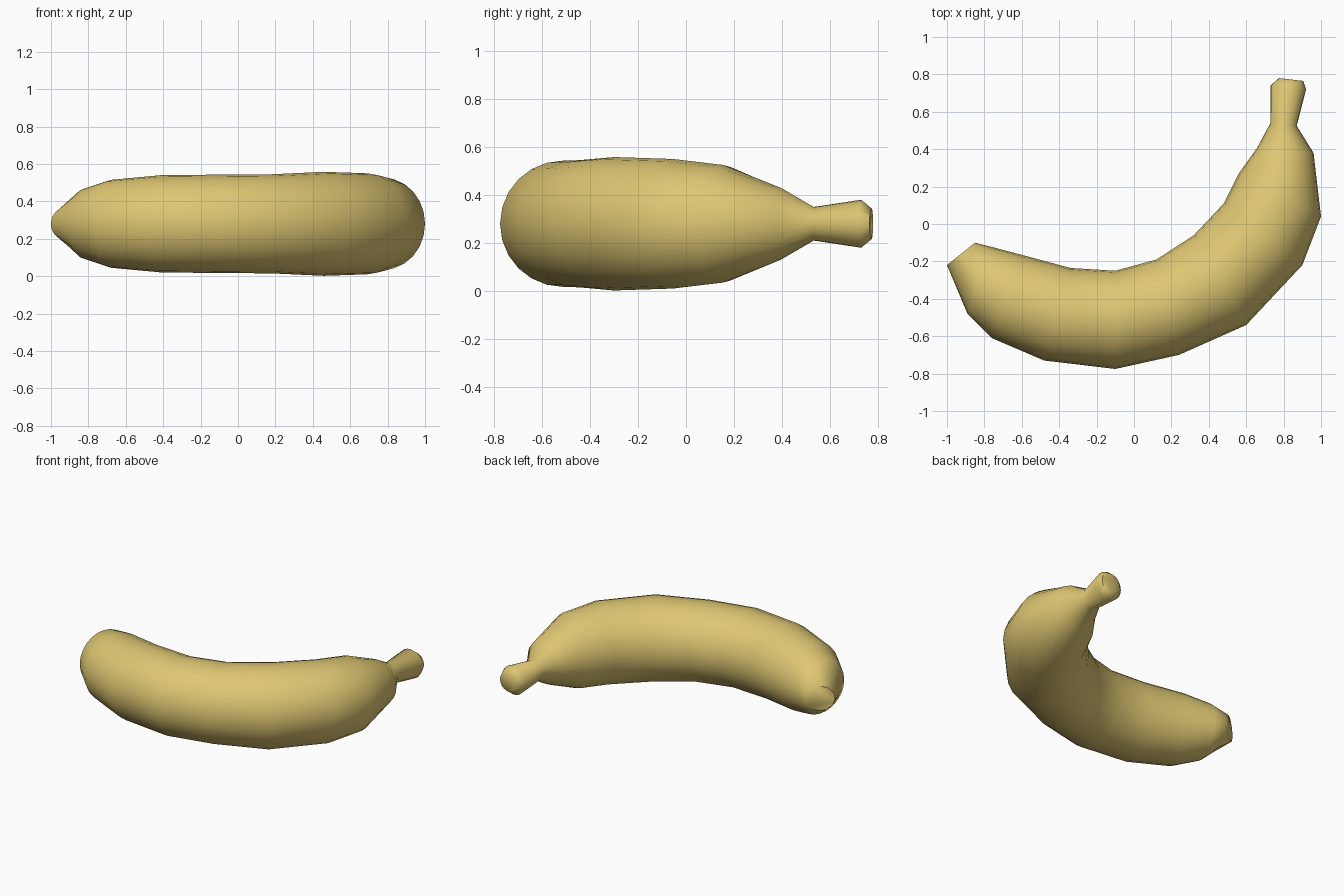
import bpy, bmesh, math
from mathutils import Vector

if "Cube" in bpy.data.objects:
    bpy.data.objects.remove(bpy.data.objects["Cube"])

MID_Z = 0.28
SIDES = 24

# Cross-sections: outer edge x, y, inner edge x, y, half height
SECTIONS = [
    (-1.00, -0.22, -0.85, -0.10, 0.085),
    (-0.89, -0.48, -0.77, -0.12, 0.185),
    (-0.76, -0.61, -0.60, -0.165, 0.235),
    (-0.48, -0.73, -0.34, -0.235, 0.26),
    (-0.10, -0.775, -0.10, -0.25, 0.263),
    (0.24, -0.70, 0.12, -0.19, 0.265),
    (0.60, -0.54, 0.32, -0.06, 0.278),
    (0.90, -0.22, 0.48, 0.11, 0.27),
    (1.00, 0.04, 0.56, 0.27, 0.245),
    (0.96, 0.38, 0.66, 0.41, 0.15),
    (0.87, 0.525, 0.73, 0.54, 0.07),
    (0.92, 0.72, 0.73, 0.74, 0.10),
    (0.905, 0.765, 0.775, 0.78, 0.065),
]

yellow = bpy.data.materials.new("banana yellow")
yellow.diffuse_color = (0.73, 0.57, 0.17, 1)
yellow.use_nodes = True
yellow.node_tree.nodes["Principled BSDF"].inputs["Base Color"].default_value = yellow.diffuse_color


def ring(bm, ox, oy, ix, iy, height):
    """Elliptical loop spanning the outer and inner edge points."""
    outer, inner = Vector((ox, oy, MID_Z)), Vector((ix, iy, MID_Z))
    centre, half = (outer + inner) / 2, (outer - inner) / 2
    loop = []
    for i in range(SIDES):
        a = math.tau * i / SIDES
        loop.append(bm.verts.new(
            centre + half * math.cos(a) + Vector((0, 0, height * math.sin(a)))))
    return loop


# Curved fruit body running into the flared stem
bm = bmesh.new()
rings = [ring(bm, *s) for s in SECTIONS]
for a, b in zip(rings, rings[1:]):
    for i in range(SIDES):
        j = (i + 1) % SIDES
        bm.faces.new((a[i], a[j], b[j], b[i]))

# Flat blossom tip and stem end
bm.faces.new(rings[0])
bm.faces.new(rings[-1])
bmesh.ops.recalc_face_normals(bm, faces=bm.faces[:])

mesh = bpy.data.meshes.new("banana")
bm.to_mesh(mesh)
bm.free()
mesh.materials.append(yellow)
banana = bpy.data.objects.new("banana", mesh)
bpy.context.collection.objects.link(banana)

# Soft skin with crisp tip edges
bpy.context.view_layer.objects.active = banana
banana.select_set(True)
bpy.ops.object.shade_smooth_by_angle(angle=math.radians(60))
